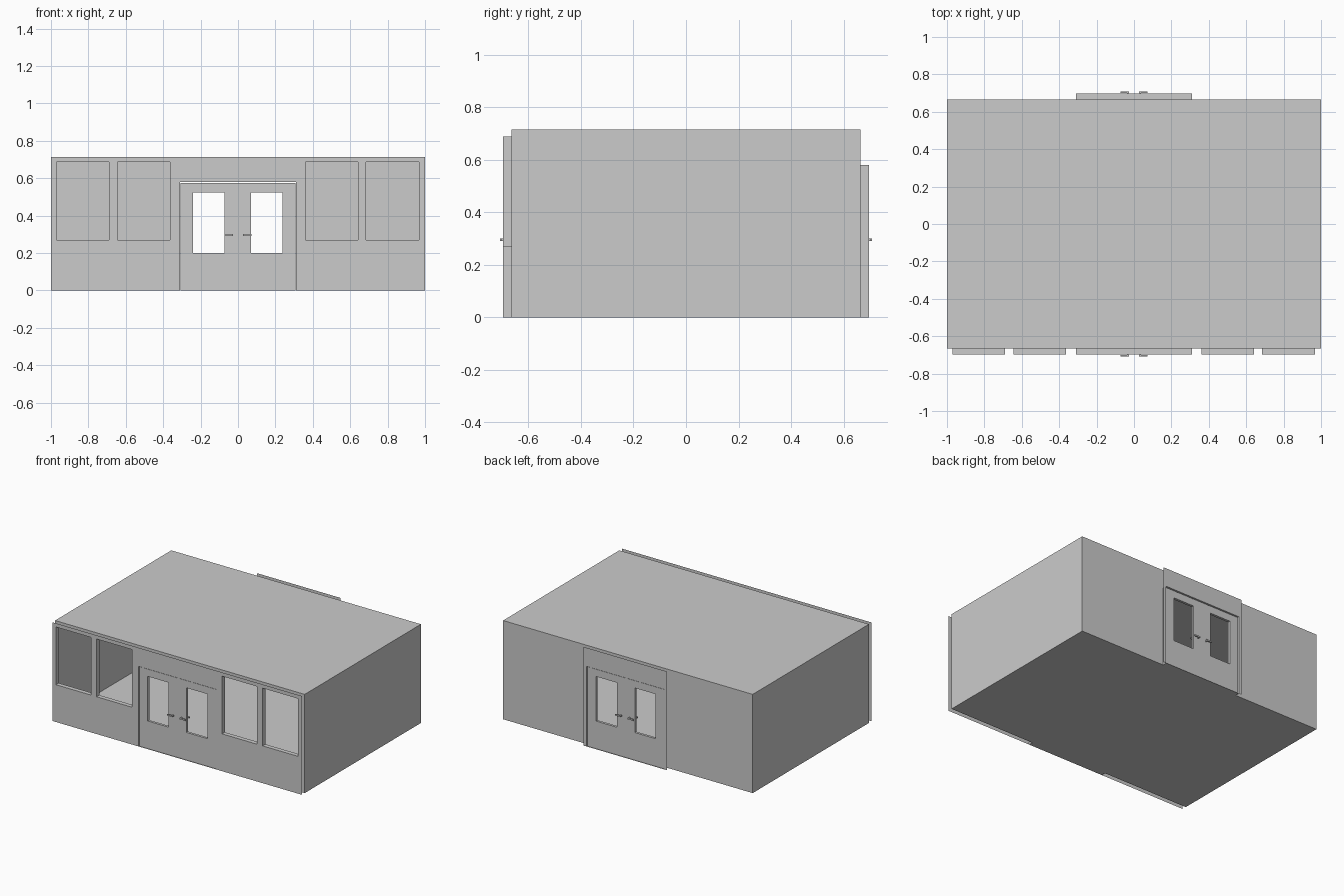
import bpy, bmesh

if "Cube" in bpy.data.objects:
    bpy.data.objects.remove(bpy.data.objects["Cube"])

W, D, OUT, H = 1.0, 0.665, 0.697, 0.715   # half width, inner/outer wall planes, height
DOOR = (-0.31, 0.31, 0.0, 0.58)
WINDOWS = [(-0.97, -0.69, 0.27, 0.688), (-0.645, -0.363, 0.27, 0.688),
           (0.36, 0.642, 0.27, 0.688), (0.685, 0.967, 0.27, 0.688)]
PANES = [(-0.24, -0.073, 0.2, 0.523), (0.07, 0.237, 0.2, 0.523)]


def finish(name, bm):
    bmesh.ops.remove_doubles(bm, verts=bm.verts, dist=1e-5)
    # merge coplanar cells into clean faces
    bmesh.ops.dissolve_limit(bm, angle_limit=0.01, verts=bm.verts, edges=bm.edges)
    me = bpy.data.meshes.new(name)
    bm.to_mesh(me)
    bm.free()
    ob = bpy.data.objects.new(name, me)
    bpy.context.collection.objects.link(ob)
    return ob


def quad(bm, pts):
    bm.faces.new([bm.verts.new(p) for p in pts])


def sheet(bm, y, rect, holes, facing):
    """Flat upright sheet at y with rectangular holes, facing -y or +y."""
    x0, x1, z0, z1 = rect
    xs = sorted({x0, x1} | {v for h in holes for v in h[:2]})
    zs = sorted({z0, z1} | {v for h in holes for v in h[2:]})
    for a, b in zip(xs, xs[1:]):
        for c, d in zip(zs, zs[1:]):
            mx, mz = (a + b) / 2, (c + d) / 2
            if any(h[0] < mx < h[1] and h[2] < mz < h[3] for h in holes):
                continue
            pts = [(a, y, c), (b, y, c), (b, y, d), (a, y, d)]
            quad(bm, pts if facing < 0 else pts[::-1])


def tube(bm, ya, yb, rect, inward=True):
    """Four reveal faces around a rectangle, from plane ya to plane yb."""
    x0, x1, z0, z1 = rect
    ring = [(x0, z0), (x1, z0), (x1, z1), (x0, z1)]
    for (a, c), (b, d) in zip(ring, ring[1:] + ring[:1]):
        pts = [(a, ya, c), (b, ya, d), (b, yb, d), (a, yb, c)]
        if inward == (yb > ya):
            quad(bm, pts)
        else:
            quad(bm, pts[::-1])


def box(bm, x0, x1, y0, y1, z0, z1):
    r = (x0, x1, z0, z1)
    sheet(bm, y0, r, [], -1)
    sheet(bm, y1, r, [], 1)
    tube(bm, y0, y1, r, inward=False)


full = (-W, W, 0, H)

# room shell: floor, ceiling, sides and the pierced inner walls
bm = bmesh.new()
tube(bm, -D, D, full, inward=False)
sheet(bm, -D, full, WINDOWS + [DOOR], -1)
sheet(bm, D, full, [DOOR], 1)
finish("room_shell", bm)

# front facade sheet with window and door reveals
bm = bmesh.new()
sheet(bm, -OUT, full, WINDOWS + [DOOR], -1)
for hole in WINDOWS + [DOOR]:
    tube(bm, -OUT, -D, hole)
finish("front_facade", bm)

# back door surround
bm = bmesh.new()
sheet(bm, OUT, (-0.335, 0.335, 0, H), [DOOR], 1)
tube(bm, D, OUT, DOOR)
finish("back_surround", bm)

for label, s in (("front", -1), ("back", 1)):
    # double door leaf, slightly recessed, with two open panes
    yc = s * 0.681
    y0, y1 = yc - 0.009, yc + 0.009
    leaf = (-0.307, 0.307, 0.0, 0.575)
    bm = bmesh.new()
    sheet(bm, y0, leaf, PANES, -1)
    sheet(bm, y1, leaf, PANES, 1)
    tube(bm, y0, y1, leaf, inward=False)
    for p in PANES:
        tube(bm, y0, y1, p)
    finish(label + "_door", bm)

    # lever handles: spindle through the leaf, lever on both faces
    bm = bmesh.new()
    for m in (-1, 1):
        box(bm, *sorted((m * 0.03, m * 0.038)), yc - 0.024, yc + 0.024, 0.291, 0.301)
        for f in (-1, 1):
            ys = sorted((yc + f * 0.020, yc + f * 0.027))
            box(bm, *sorted((m * 0.028, m * 0.072)), *ys, 0.291, 0.301)
    finish(label + "_handles", bm)
